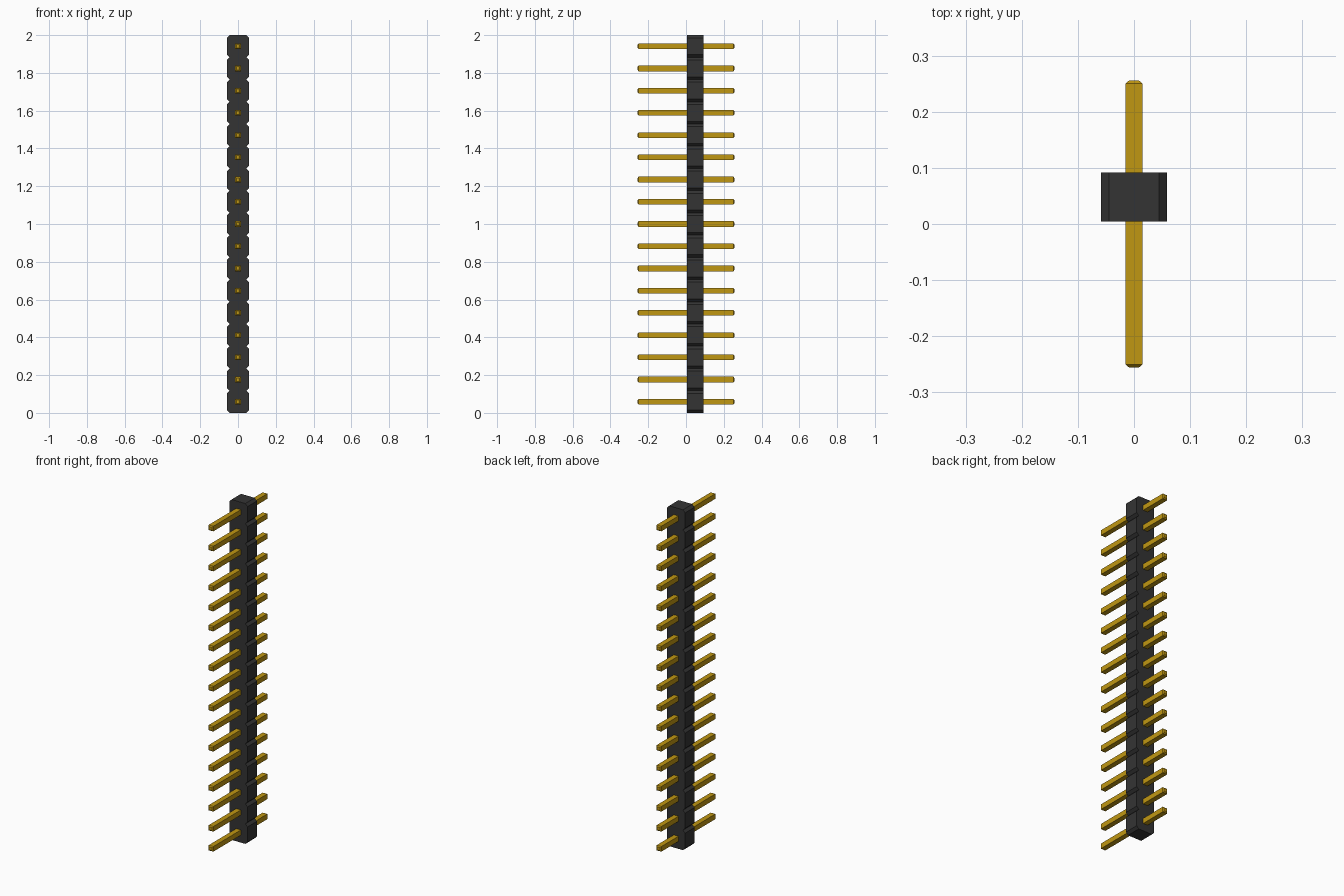
import bpy, bmesh

cube = bpy.data.objects.get("Cube")
if cube:
    bpy.data.objects.remove(cube)

PINS = 17
PITCH = 2 / PINS
HALF = PITCH / 2          # half width of one housing cell
CHAMFER = 0.0142
BODY_Y = (0.0045, 0.092)  # front and back of the housing
PIN_END = 0.2555
PIN_R = 0.0151


def material(name, color):
    m = bpy.data.materials.new(name)
    m.use_nodes = True
    m.diffuse_color = color
    bsdf = next(n for n in m.node_tree.nodes if n.type == 'BSDF_PRINCIPLED')
    bsdf.inputs["Base Color"].default_value = color
    return m


def add_object(name, bm, mat):
    bmesh.ops.recalc_face_normals(bm, faces=bm.faces)
    mesh = bpy.data.meshes.new(name)
    bm.to_mesh(mesh)
    bm.free()
    mesh.materials.append(mat)
    ob = bpy.data.objects.new(name, mesh)
    bpy.context.collection.objects.link(ob)
    return ob


black = material("black plastic", (0.034, 0.034, 0.034, 1))
gold = material("gold metal", (0.53, 0.31, 0.006, 1))

# Housing: a chain of octagonal cells, notched between neighbours
right_edge = []
for i in range(PINS):
    z0, z1 = i * PITCH, (i + 1) * PITCH
    right_edge += [(HALF - CHAMFER, z0), (HALF, z0 + CHAMFER), (HALF, z1 - CHAMFER)]
right_edge.append((HALF - CHAMFER, 2))
bm = bmesh.new()
rows = [[bm.verts.new((s * x, BODY_Y[0], z)) for s in (-1, 1)] for x, z in right_edge]
for (a, b), (c, d) in zip(rows, rows[1:]):
    bm.faces.new((a, b, d, c))
ret = bmesh.ops.extrude_face_region(bm, geom=bm.faces[:])
moved = [g for g in ret["geom"] if isinstance(g, bmesh.types.BMVert)]
bmesh.ops.translate(bm, verts=moved, vec=(0, BODY_Y[1] - BODY_Y[0], 0))
add_object("housing", bm, black)

# Pins: square bars with tapered tips, passing through each cell
stations = [(-PIN_END, 0.009), (0.005 - PIN_END, PIN_R),
            (PIN_END - 0.005, PIN_R), (PIN_END, 0.009)]
for i in range(PINS):
    bm = bmesh.new()
    rings = [[bm.verts.new((sx * r, y, sz * r))
              for sx, sz in ((-1, -1), (1, -1), (1, 1), (-1, 1))] for y, r in stations]
    for a, b in zip(rings, rings[1:]):
        for k in range(4):
            n = (k + 1) % 4
            bm.faces.new((a[k], a[n], b[n], b[k]))
    bm.faces.new(rings[0])
    bm.faces.new(rings[-1])
    pin = add_object(f"pin_{i + 1:02d}", bm, gold)
    pin.location.z = (i + 0.5) * PITCH
